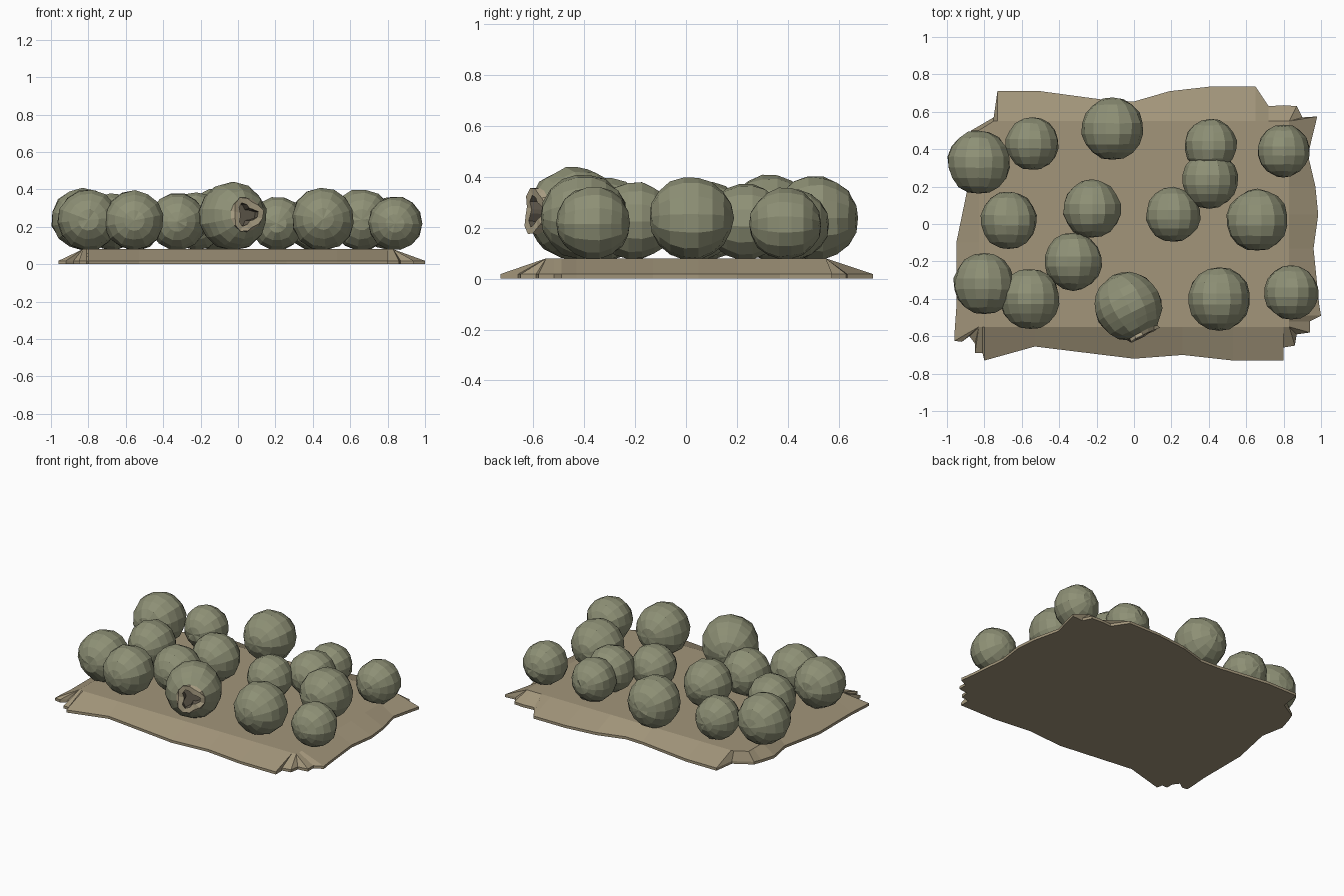
import bpy, bmesh, math, random
from mathutils import Vector, Matrix

if "Cube" in bpy.data.objects:
    bpy.data.objects.remove(bpy.data.objects["Cube"])

random.seed(4)


def material(name, col):
    m = bpy.data.materials.new(name)
    m.diffuse_color = (*col, 1)
    m.use_nodes = True
    m.node_tree.nodes["Principled BSDF"].inputs["Base Color"].default_value = m.diffuse_color
    return m


HUSK = material("husk", (0.27, 0.28, 0.18))
CLOTH = material("cloth", (0.36, 0.30, 0.195))
FLESH = material("flesh", (0.42, 0.36, 0.24))
DARK = material("cavity", (0.13, 0.11, 0.08))


def finish(bm, name, mats):
    bmesh.ops.recalc_face_normals(bm, faces=bm.faces[:])
    me = bpy.data.meshes.new(name)
    bm.to_mesh(me)
    bm.free()
    for m in mats:
        me.materials.append(m)
    ob = bpy.data.objects.new(name, me)
    bpy.context.collection.objects.link(ob)
    return ob


# Mat with a ragged outline, thin edge, and slopes up to a flat top
outline = [(-.73, .71), (-.50, .71), (-.13, .66), (0, .655), (.19, .71), (.41, .735),
           (.65, .735), (.72, .63), (.80, .635), (.87, .63), (.90, .57), (.98, .575),
           (.93, .37), (.97, .20), (.985, .05), (.96, -.13), (.99, -.43), (1, -.49),
           (.94, -.52), (.94, -.58), (.87, -.59), (.86, -.65), (.80, -.66), (.80, -.73),
           (.53, -.73), (.26, -.70), (0, -.72), (-.53, -.655), (-.80, -.73), (-.81, -.69),
           (-.85, -.69), (-.85, -.64), (-.88, -.60), (-.92, -.63), (-.96, -.625),
           (-.96, -.59), (-.95, -.45), (-.95, -.10), (-.89, .19), (-.92, .35),
           (-.89, .45), (-.87, .50), (-.75, .57)]


def clamp(v, lo, hi):
    return max(lo, min(hi, v))


bm = bmesh.new()
rings = [[bm.verts.new((x, y, 0)) for x, y in outline],
         [bm.verts.new((x, y, .018)) for x, y in outline],
         [bm.verts.new((clamp(x, -.83, .83), clamp(y, -.55, .55), .08)) for x, y in outline]]
n = len(outline)
for a, b in zip(rings, rings[1:]):
    for i in range(n):
        j = (i + 1) % n
        bm.faces.new((a[i], a[j], b[j], b[i]))
bm.faces.new(rings[0])
bmesh.ops.remove_doubles(bm, verts=bm.verts[:], dist=.0005)
# Close the flat top along the remaining open loop
bmesh.ops.holes_fill(bm, edges=[e for e in bm.edges if e.is_boundary], sides=0)
finish(bm, "mat", [CLOTH])


def lumpy_sphere(r, rings=9):
    bm = bmesh.new()
    bmesh.ops.create_uvsphere(bm, u_segments=14, v_segments=rings, radius=r)
    for v in bm.verts:
        v.co *= random.uniform(.97, 1.025)
    return bm


# Whole round fruits, poles pointing to the front
fruits = [(-.83, .33, .17), (-.545, .43, .142), (-.115, .51, .167), (.41, .42, .142),
          (.80, .39, .142), (.405, .235, .152), (.21, .05, .146), (.66, .02, .166),
          (-.225, .08, .157), (-.67, .02, .154), (-.325, -.20, .155), (-.80, -.32, .165),
          (-.555, -.40, .162), (.455, -.40, .17), (.84, -.365, .146)]
for i, (x, y, r) in enumerate(fruits):
    bm = lumpy_sphere(r)
    rot = Matrix.Rotation(math.pi / 2, 4, 'X') @ Matrix.Rotation(i * .11, 4, 'Z')
    bm.transform(Matrix.Translation((x, y, .077 + r * .97)) @ rot)
    finish(bm, f"fruit_{i + 1}", [HUSK])

# Opened fruit: cap removed, pale broken rim, dark cavity
R = .183
bm = lumpy_sphere(R, 12)
bmesh.ops.delete(bm, geom=[v for v in bm.verts if v.co.z > R * .91], context='VERTS')
edges = [e for e in bm.edges if e.is_boundary]


def inset_loop(edges, scale, dz, mat):
    ret = bmesh.ops.extrude_edge_only(bm, edges=edges)["geom"]
    for v in ret:
        if isinstance(v, bmesh.types.BMVert):
            k = scale * (1 + .16 * math.cos(3 * math.atan2(v.co.y, v.co.x)))
            v.co = Vector((v.co.x * k, v.co.y * k, v.co.z + dz))
        elif isinstance(v, bmesh.types.BMFace):
            v.material_index = mat
    return [e for e in ret if isinstance(e, bmesh.types.BMEdge)]


edges = inset_loop(edges, .95, .018, 1)
edges = inset_loop(edges, .6, -.004, 1)
edges = inset_loop(edges, 1.0, -.05, 2)
for f in bmesh.ops.holes_fill(bm, edges=edges, sides=0)["faces"]:
    f.material_index = 2
aim = Vector((.45, -.88, .06)).to_track_quat('Z', 'Y').to_matrix().to_4x4()
bm.transform(Matrix.Translation((-.03, -.44, .255)) @ aim)
finish(bm, "opened_fruit", [HUSK, FLESH, DARK])
